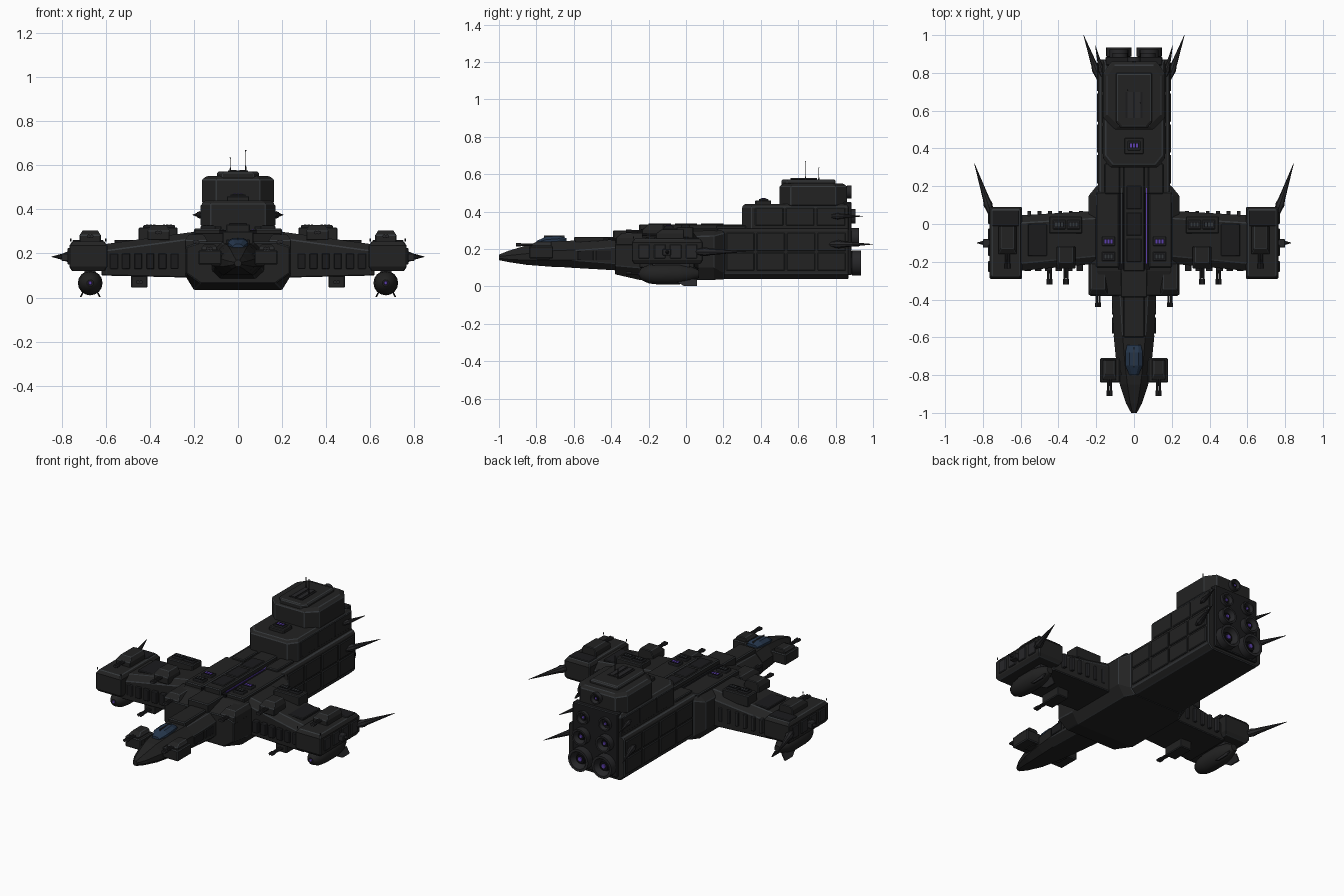
import bpy, bmesh, math
from mathutils import Vector, Matrix

if "Cube" in bpy.data.objects:
    bpy.data.objects.remove(bpy.data.objects["Cube"])

def mat(name, c):
    m = bpy.data.materials.new(name)
    m.diffuse_color = (*c, 1)
    m.use_nodes = True
    m.node_tree.nodes["Principled BSDF"].inputs["Base Color"].default_value = m.diffuse_color
    return m
HULL = mat("charcoal hull", (0.016, 0.016, 0.016))
PLATE = mat("dark plate", (0.011, 0.011, 0.012))
TRIM = mat("grey edge trim", (0.034, 0.038, 0.042))
GLASS = mat("blue glass", (0.018, 0.036, 0.07))
GLOW = mat("purple glow", (0.11, 0.05, 0.42))
METAL = mat("gun metal", (0.02, 0.02, 0.022))
BLACK = mat("black recess", (0.004, 0.004, 0.005))

def finish(name, bm, m, mirror=False, bevel=0, trim=True, smooth=False):
    bmesh.ops.recalc_face_normals(bm, faces=bm.faces)
    me = bpy.data.meshes.new(name)
    bm.to_mesh(me)
    bm.free()
    o = bpy.data.objects.new(name, me)
    bpy.context.collection.objects.link(o)
    me.materials.append(m)
    me.materials.append(TRIM)
    if smooth:
        bpy.context.view_layer.objects.active = o
        o.select_set(True)
        bpy.ops.object.shade_smooth_by_angle(angle=math.radians(35))
        o.select_set(False)
    if mirror:
        md = o.modifiers.new("mirror", 'MIRROR')
        md.use_mirror_merge = False
    if bevel:
        b = o.modifiers.new("bevel", 'BEVEL')
        b.width, b.segments, b.limit_method = bevel, 1, 'ANGLE'
        b.angle_limit = math.radians(35)
        if trim:
            b.material = 1
    return o

def loft(name, rings, m, **k):
    bm = bmesh.new()
    vs = [[bm.verts.new(p) for p in r] for r in rings]
    n = len(vs[0])
    for a, b in zip(vs, vs[1:]):
        for i in range(n):
            bm.faces.new((a[i], a[(i+1) % n], b[(i+1) % n], b[i]))
    bm.faces.new(vs[0])
    bm.faces.new(vs[-1][::-1])
    return finish(name, bm, m, **k)

def box(name, x0, x1, y0, y1, z0, z1, m=HULL, **k):
    return loft(name, [[(x0, y0, z), (x1, y0, z), (x1, y1, z), (x0, y1, z)] for z in (z0, z1)], m, **k)

def prism(name, half, levels, m=HULL, **k):
    # half outline (x, y), mirrored; levels are (z, inset)
    pts = half + [(-x, y) for x, y in half[::-1]]
    cy = sum(p[1] for p in pts) / len(pts)
    rings = [[(x - math.copysign(i, x), y - math.copysign(i, y - cy), z) for x, y in pts] for z, i in levels]
    return loft(name, rings, m, **k)

def body(name, secs, m=HULL, **k):
    # secs: y, bottom half width, half width, top half width, zbottom, zlow, zhigh, ztop
    rings = []
    for y, wb, w, wt, a, b, c, d in secs:
        h = [(wb, a), (w, b), (w, c), (wt, d)]
        rings.append([(x, y, z) for x, z in h] + [(-x, y, z) for x, z in h[::-1]])
    return loft(name, rings, m, **k)

def lathe(name, p, d, prof, m, n=16, **k):
    # prof: (distance along d, radius)
    R = Vector(d).to_track_quat('Z', 'Y').to_matrix()
    rings = [[Vector(p) + R @ Vector((r*math.cos(2*math.pi*i/n), r*math.sin(2*math.pi*i/n), t))
              for i in range(n)] for t, r in prof]
    return loft(name, rings, m, **k)

def spike(name, a, b, r):
    d = Vector(b) - Vector(a)
    L = d.length
    lathe(name, a, d, [(0, r*0.6), (L*0.2, r), (L*0.3, r*0.75), (L, 0.001)], METAL, 8, mirror=True)

def gun(name, x, y0, y1, z, r=0.007, gap=0.014):
    for s in (-1, 1):
        L = y1 - y0
        lathe(name, (x + s*gap/2, y1, z), (0, -1, 0),
              [(0, r), (L*0.75, r*0.8), (L*0.76, r*1.2), (L, r*1.2)], METAL, 8, mirror=True)

def turret(name, x, w, y0, y1, z0, z1, muzzle):
    h = z1 - z0
    loft(name, [[(x-w*s, y0+e, z), (x+w*s, y0+e, z), (x+w*s, y1, z), (x-w*s, y1, z)]
         for z, s, e in ((z0, 1, 0), (z0+h*0.6, 1, 0), (z1, 0.7, 0.03))], HULL, mirror=True, bevel=0.003)
    gun(name + "_barrel", x, muzzle, y0 + 0.03, z0 + h*0.5)

def vent(name, x, y, z, w=0.034, d=0.025, glow=GLOW, mirror=True):
    box(name + "_frame", x-w, x+w, y-d, y+d, z-0.02, z+0.008, METAL, mirror=mirror, bevel=0.003)
    box(name + "_recess", x-w*.75, x+w*.75, y-d*.65, y+d*.65, z, z+0.010, BLACK, mirror=mirror)
    for i in (-1, 0, 1):
        box(name + "_slat", x+i*w*.46-w*.16, x+i*w*.46+w*.16, y-d*.45, y+d*.45, z+0.005, z+0.012, glow, mirror=mirror)

# rear hull, decks and tower
body("rear_hull", [(0.16, .16, .19, .18, .04, .07, .295, .31), (0.87, .16, .19, .18, .04, .07, .295, .31)], bevel=0.005)
prism("middle_deck", [(.125, .30), (.165, .35), (.165, .87)], [(.30, 0), (.425, 0), (.44, .015)], bevel=0.004)
prism("command_tower", [(.10, .50), (.163, .56), (.163, .80), (.12, .86)], [(.43, 0), (.535, 0), (.55, .02)], bevel=0.004)
prism("tower_roof", [(.07, .51), (.095, .54), (.095, .80)], [(.53, 0), (.565, 0), (.572, .008)], bevel=0.003)
box("engine_bulkhead", -.15, .15, .84, .885, .06, .45, PLATE, bevel=0.004)
box("roof_hatch", -.045, .045, .56, .70, .57, .575, PLATE)
for s in (-1, 1):
    box("roof_slot", s*.02-.014, s*.02+.014, .56, .70, .572, .579, METAL)
lathe("tall_antenna", (.035, .64, .57), (0, 0, 1), [(0, .004), (.03, .002), (.09, .002), (.1, .003)], METAL, 6)
lathe("short_antenna", (-.035, .71, .57), (0, 0, 1), [(0, .004), (.02, .002), (.06, .002), (.065, .003)], METAL, 6)
box("deck_vent_base", -.05, .05, .37, .455, .43, .46, HULL, bevel=.003)
vent("deck_vent", 0, .415, .46, mirror=False)

# side panels
for i in range(4):
    y = .215 + i*.163
    for z0, z1 in ((.085, .18), (.19, .285)):
        box("hull_panel", .185, .197, y, y+.15, z0, z1, HULL, mirror=True, bevel=.003)
for i in range(3):
    y = .37 + i*.165
    box("deck_panel", .16, .169, y, y+.15, .325, .42, HULL, mirror=True, bevel=.003)

# engines
for z, x, r, end in ((.125, .08, .068, .935), (.262, .08, .05, .925), (.375, .075, .04, .905), (.505, 0, .034, .885)):
    L = end - .83
    args = dict(mirror=x > 0)
    lathe("engine_nozzle", (x, .83, z), (0, 1, 0), [(0, r*.8), (L*.5, r*.8), (L*.55, r), (L, r), (L, r*.78), (L*.6, r*.55)], METAL, 20, smooth=True, **args)
    lathe("engine_core", (x, .83, z), (0, 1, 0), [(L*.6, r*.5), (L*.8, r*.4)], BLACK, 16, **args)
    lathe("engine_glow", (x, .83, z), (0, 1, 0), [(L*.79, r*.22), (L*.84, r*.18)], GLOW, 12, **args)

# spikes
spike("rear_spike", (.185, .77, .225), (.267, 1.0, .225), .022)
spike("upper_spike", (.165, .78, .375), (.205, .945, .375), .017)
spike("wing_spike", (.755, .05, .185), (.845, .32, .185), .024)

# central hull and spine
body("central_hull", [(-.38, .17, .235, .17, .065, .11, .23, .25), (-.25, .2, .24, .19, .035, .1, .26, .29),
     (.15, .2, .24, .2, .035, .1, .27, .30), (.205, .165, .195, .18, .038, .07, .285, .30)], bevel=.004)
box("spine", -.055, .055, -.25, .31, .27, .332, bevel=.005)
box("spine_front", -.07, .07, -.39, -.22, .22, .30, bevel=.005)
box("spine_shoulder", .08, .20, -.23, .17, .25, .312, mirror=True, bevel=.005)
box("aft_shoulder", .075, .155, .16, .32, .28, .325, mirror=True, bevel=.004)
box("spine_trench", -.085, .085, -.24, .3, .27, .306, BLACK)
box("light_strip", .063, .07, -.21, .19, .30, .311, GLOW)
box("dim_strip", -.07, -.063, -.21, .19, .30, .311, TRIM)
for y in (-.2, -.06, .08):
    box("spine_plate", -.04, .04, y, y+.12, .33, .337, PLATE, bevel=.002)
vent("shoulder_vent", .135, -.092, .316)
vent("shoulder_vent_dim", .135, -.172, .316, glow=TRIM)
turret("bow_turret", .19, .05, -.375, -.21, .22, .285, -.44)

# nose
body("neck", [(-.62, .07, .105, .06, .10, .14, .19, .235), (-.36, .08, .118, .075, .085, .12, .21, .25)], bevel=.003)
body("nose", [(-1.0, .008, .015, .008, .14, .15, .16, .17), (-.95, .025, .042, .02, .13, .145, .165, .19),
     (-.85, .045, .075, .035, .115, .14, .175, .22), (-.72, .06, .095, .05, .105, .14, .19, .24),
     (-.59, .07, .108, .06, .10, .14, .195, .245)])
box("neck_ridge", -.055, .055, -.6, -.36, .22, .265, bevel=.005)
for y in (-.58, -.48):
    box("neck_plate", .1, .116, y, y+.085, .14, .19, PLATE, mirror=True, bevel=.002)
body("canopy", [(-.80, .02, .024, .012, .2, .22, .232, .242), (-.75, .03, .046, .024, .2, .23, .25, .266),
     (-.68, .03, .046, .024, .2, .235, .255, .27), (-.64, .03, .036, .022, .2, .235, .25, .258)], GLASS)
box("canopy_bar", -.003, .003, -.76, -.65, .262, .273, TRIM)
box("nose_pod", .075, .18, -.84, -.71, .15, .215, mirror=True, bevel=.005)
box("nose_pod_strut", .06, .12, -.80, -.73, .145, .2, mirror=True)
turret("nose_turret", .13, .036, -.825, -.72, .205, .24, -.91)

# wings
loft("wing", [[(x, y0, z0), (x, y0, z1-.03), (x, y0+.04, z1), (x, y1-.04, z1), (x, y1, z1-.04), (x, y1, z0)]
     for x, y0, y1, z0, z1 in ((.2, -.21, .07, .09, .298), (.62, -.25, .045, .10, .24))], HULL, mirror=True, bevel=.004)
for i in range(6):
    x = .27 + i*.055
    box("wing_rear_rib", x, x+.02, .03, .07, .13, .215, METAL, mirror=True, bevel=.002)
    box("wing_front_rib", x, x+.035, -.25, -.2, .13, .2, PLATE, mirror=True, bevel=.002)
box("wing_vent_base", .275, .45, -.05, .04, .25, .318, mirror=True, bevel=.004)
for x in (.32, .396):
    vent("wing_vent", x, -.003, .32, glow=TRIM)
turret("wing_turret", .36, .05, -.235, -.12, .26, .33, -.32)
box("wing_plate", .46, .56, -.17, 0, .24, .262, PLATE, mirror=True, bevel=.002)
box("lower_gun_mount", .41, .485, -.22, -.08, .045, .11, mirror=True, bevel=.004)
gun("lower_gun", .447, -.32, -.2, .07)

# wing tip pods
loft("tip_pod", [[(.592+i, -.29+i, z), (.765-i, -.29+i, z), (.765-i, .09-i, z), (.592+i, .09-i, z)]
     for z, i in ((.12, .012), (.14, 0), (.235, 0), (.255, .014))], HULL, mirror=True, bevel=.004)
for i in range(4):
    y = -.255 + i*.085
    box("pod_rib", .75, .772, y, y+.06, .15, .225, METAL, mirror=True, bevel=.003)
box("pod_thruster", .76, .80, -.125, -.08, .165, .2, METAL, mirror=True, bevel=.003)
lathe("pod_needle", (.795, -.1, .183), (1, 0, 0), [(0, .012), (.015, .008), (.035, .002)], METAL, 8, mirror=True)
turret("pod_turret", .67, .048, -.16, -.01, .25, .305, -.235)
box("pod_roof_plate", .61, .75, -.01, .07, .25, .26, PLATE, mirror=True, bevel=.002)
for x in (.6, .758):
    lathe("pod_probe", (x, -.28, .255), (0, 0, 1), [(0, .003), (.012, .003)], METAL, 6, mirror=True)

# torpedoes under the pods
lathe("torpedo", (.67, -.25, .066), (0, 1, 0), [(0, .015), (.012, .032), (.05, .05), (.1, .056), (.21, .056),
      (.27, .044), (.32, .02)], HULL, 16, mirror=True, smooth=True)
lathe("torpedo_eye", (.67, -.25, .066), (0, -1, 0), [(-.002, .01), (.004, .007)], GLOW, 10, mirror=True)
box("torpedo_pylon", .645, .695, -.18, .02, .09, .13, METAL, mirror=True)
for s in (-1, 1):
    loft("torpedo_fin", [[(.67+s*a, y0, z), (.67+s*(a+.008), y0, z), (.67+s*(a+.008), .06, z), (.67+s*a, .06, z)]
         for a, y0, z in ((.02, -.08, .04), (.04, -.01, .002))], METAL, mirror=True)
